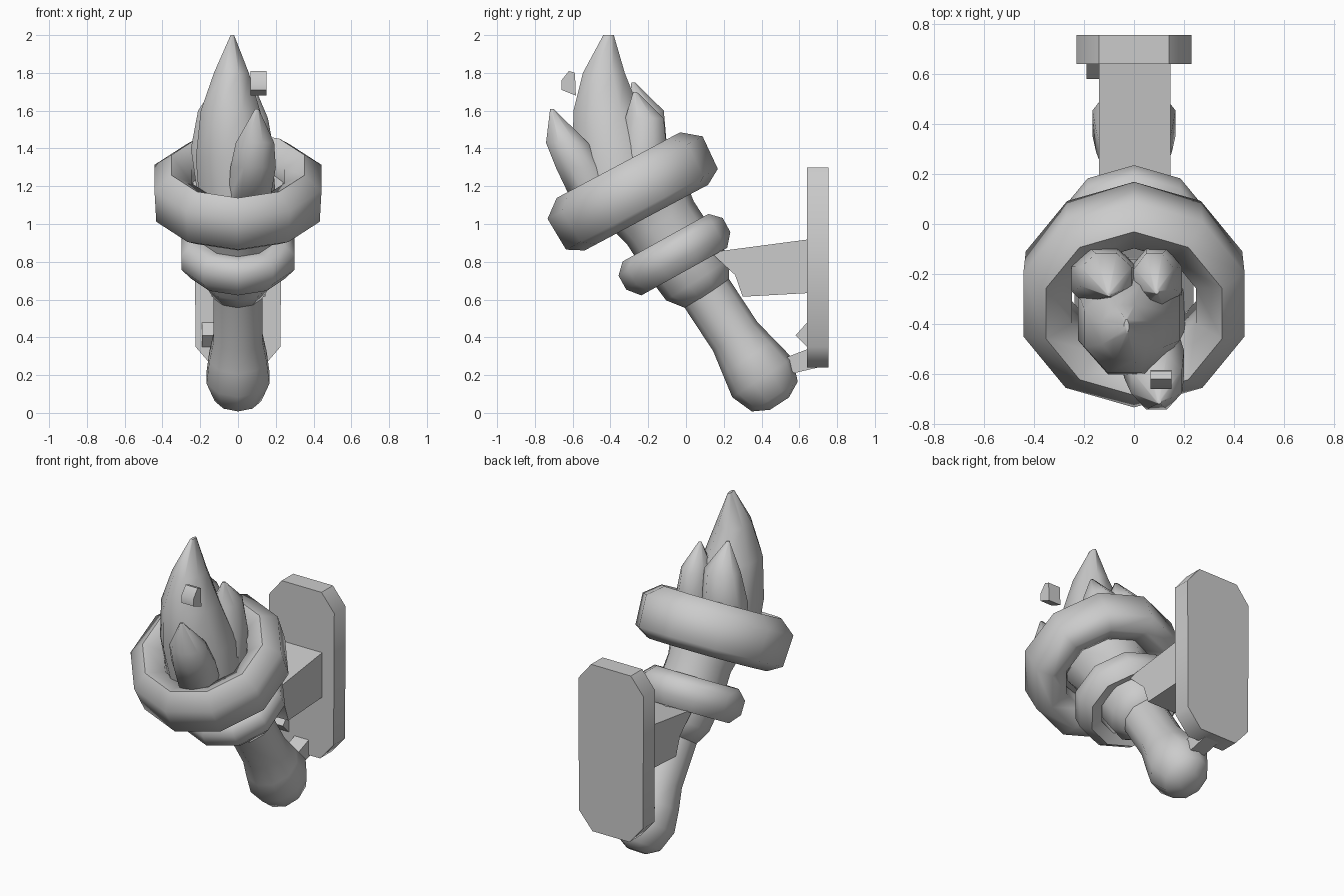
import bpy, math
from math import sin, cos, pi, radians

if "Cube" in bpy.data.objects:
    bpy.data.objects.remove(bpy.data.objects["Cube"])


def make(name, verts, faces, angle=40):
    me = bpy.data.meshes.new(name)
    me.from_pydata(verts, [], faces)
    ob = bpy.data.objects.new(name, me)
    bpy.context.collection.objects.link(ob)
    bpy.ops.object.select_all(action='DESELECT')
    ob.select_set(True)
    bpy.context.view_layer.objects.active = ob
    bpy.ops.object.mode_set(mode='EDIT')
    bpy.ops.mesh.select_all(action='SELECT')
    bpy.ops.mesh.normals_make_consistent(inside=False)
    bpy.ops.object.mode_set(mode='OBJECT')
    bpy.ops.object.shade_smooth_by_angle(angle=radians(angle))
    return ob


def loft(name, rows, n=8, tilt=0, angle=65, closed=False):
    """Stack elliptical rings; each row is x, y, z, x radius, y radius."""
    ct, st = cos(radians(tilt)), sin(radians(tilt))
    verts, faces = [], []
    for x, y, z, rx, ry in rows:
        for i in range(n):
            a = 2 * pi * (i + 0.5) / n
            v = ry * sin(a)
            verts.append((x + rx * cos(a), y + v * ct, z + v * st))
    m = len(rows)
    for r in range(m if closed else m - 1):
        s = (r + 1) % m
        for i in range(n):
            j = (i + 1) % n
            faces.append((r * n + i, r * n + j, s * n + j, s * n + i))
    if not closed:
        faces += [tuple(range(n)), tuple((m - 1) * n + i for i in range(n))]
    return make(name, verts, faces, angle)


def band(name, y, z, profile, n, tilt):
    """Tilted solid hoop from a closed radius/height profile."""
    t = radians(tilt)
    rows = [(0, y - h * sin(t), z + h * cos(t), r, r) for r, h in profile]
    return loft(name, rows, n, tilt, 65, True)


def stem(name, rows, n=10):
    """Loft along the leaning torch axis; rows are distance, x radius, radius."""
    return loft(name, [(0, 0.415 - 0.55 * t, 0.17 + 0.835 * t, rx, r)
                       for t, rx, r in rows], n, 33)


def prism(name, pts, a, b, axis):
    """Extrude a polygon from a to b along x or y."""
    n = len(pts)
    verts = [((d, u, v) if axis == 'x' else (u, d, v)) for d in (a, b) for u, v in pts]
    faces = [tuple(range(n)), tuple(range(n, 2 * n))]
    faces += [(i, (i + 1) % n, n + (i + 1) % n, n + i) for i in range(n)]
    return make(name, verts, faces, 50)


# Handle with rounded pommel, and the cup that holds the fire
stem("handle", [(-0.145, 0.06, 0.06), (-0.1, 0.13, 0.145), (0.02, 0.175, 0.19),
                (0.15, 0.16, 0.165), (0.28, 0.135, 0.14), (0.62, 0.135, 0.14)])
stem("cup", [(0.54, 0.13, 0.13), (0.64, 0.18, 0.2), (0.8, 0.2, 0.21),
             (1.0, 0.19, 0.21), (1.15, 0.22, 0.24), (1.22, 0.25, 0.25)])

# Two thick hoops around the cup
band("small_hoop", -0.06, 0.84,
     [(0.19, -0.08), (0.26, -0.105), (0.315, -0.04), (0.315, 0.045), (0.26, 0.1), (0.19, 0.09)],
     10, 29)
band("large_hoop", -0.285, 1.175,
     [(0.26, -0.1), (0.37, -0.16), (0.455, -0.11), (0.465, 0.08), (0.37, 0.155), (0.26, 0.09)],
     10, 28)

# Flames: tall centre tongue, front tongue and a swollen back with two tips
loft("main_flame", [(0, -0.34, 1.1, 0.22, 0.22), (-0.02, -0.37, 1.35, 0.22, 0.25),
                    (-0.04, -0.42, 1.6, 0.17, 0.19), (-0.035, -0.435, 1.8, 0.1, 0.12),
                    (-0.03, -0.41, 2.0, 0.01, 0.03)])
loft("front_flame", [(0.06, -0.47, 1.13, 0.12, 0.15), (0.08, -0.56, 1.3, 0.13, 0.14),
                     (0.09, -0.63, 1.43, 0.11, 0.12), (0.1, -0.71, 1.61, 0.01, 0.01)])
loft("back_left_flame", [(-0.08, -0.24, 1.12, 0.14, 0.12), (-0.12, -0.22, 1.4, 0.14, 0.13),
                         (-0.11, -0.21, 1.6, 0.11, 0.1), (-0.1, -0.28, 1.75, 0.01, 0.01)])
loft("back_right_flame", [(0.08, -0.25, 1.12, 0.12, 0.13), (0.09, -0.22, 1.38, 0.11, 0.13),
                          (0.08, -0.22, 1.56, 0.085, 0.11), (0.09, -0.27, 1.7, 0.01, 0.01)])

# Floating ember
prism("ember", [(-0.62, 1.81), (-0.588, 1.8), (-0.583, 1.68), (-0.66, 1.71), (-0.66, 1.76)],
      0.065, 0.15, 'x')

# Wall plate with cut corners, support arm and the joint at the pommel
half = [(0.13, 0.24), (0.225, 0.35), (0.23, 1.19), (0.14, 1.3)]
prism("wall_plate", half + [(-x, z) for x, z in reversed(half)], 0.64, 0.755, 'y')
prism("support_arm", [(0.13, 0.85), (0.66, 0.92), (0.66, 0.635), (0.3, 0.615), (0.26, 0.73)],
      -0.14, 0.145, 'x')
prism("lower_brace", [(0.58, 0.41), (0.66, 0.5), (0.66, 0.33)], -0.19, -0.09, 'x')
prism("pommel_link", [(0.57, 0.21), (0.74, 0.25), (0.65, 0.34), (0.52, 0.29)], -0.05, 0.05, 'x')
